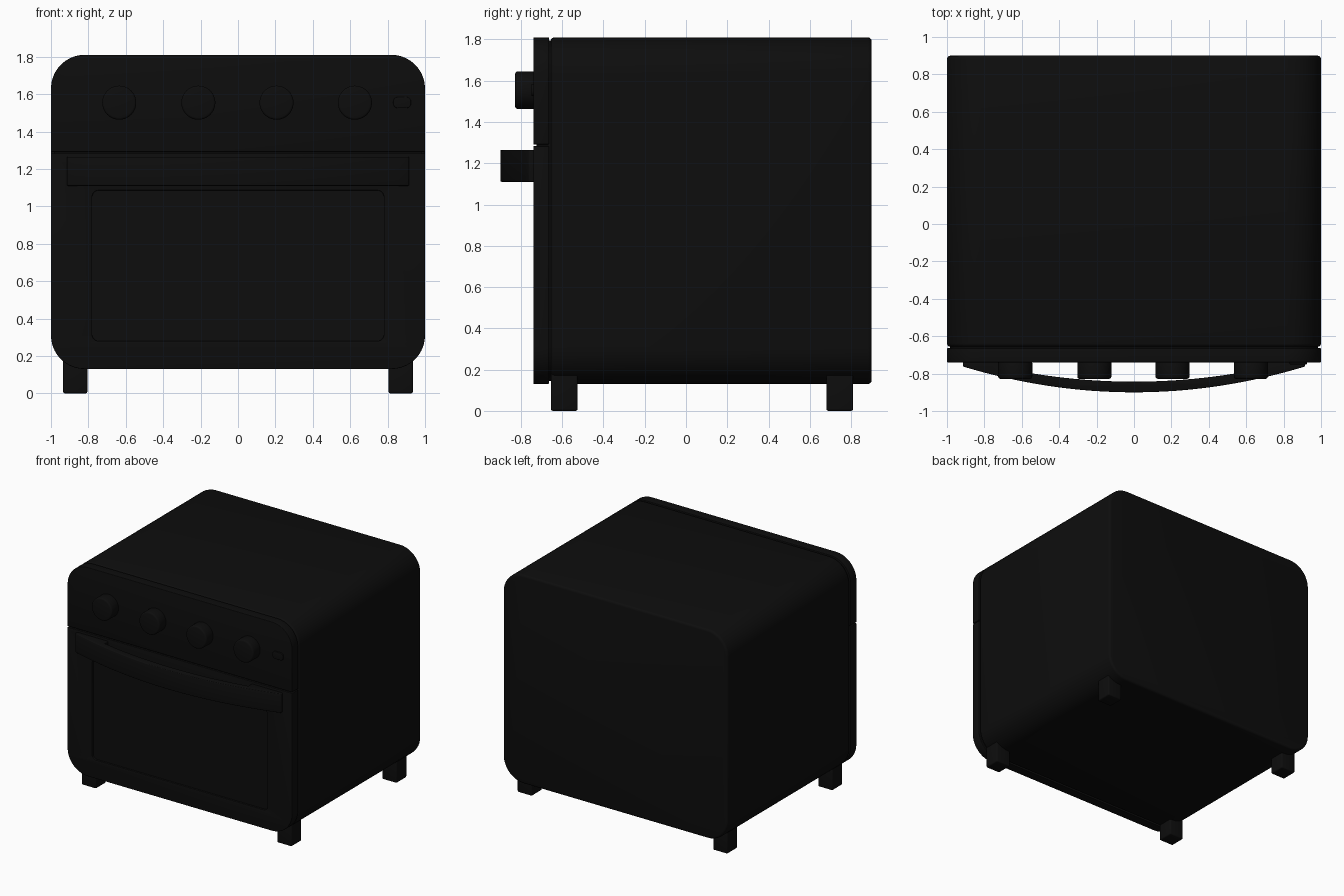
import bpy, bmesh, math

if "Cube" in bpy.data.objects:
    bpy.data.objects.remove(bpy.data.objects["Cube"])

black = bpy.data.materials.new("matte black")
black.diffuse_color = (0.004, 0.004, 0.004, 1)
black.use_nodes = True
black.node_tree.nodes["Principled BSDF"].inputs["Base Color"].default_value = black.diffuse_color


def rounded(x0, x1, z0, z1, r_bottom, r_top, steps=10):
    """Rectangle outline with separate bottom and top corner radii."""
    pts = []
    for cx, cz, r, start in ((x1, z0, r_bottom, -90), (x1, z1, r_top, 0),
                             (x0, z1, r_top, 90), (x0, z0, r_bottom, 180)):
        if r == 0:
            pts.append((cx, cz))
            continue
        ox = cx - r if cx == x1 else cx + r
        oz = cz - r if cz == z1 else cz + r
        for i in range(steps + 1):
            a = math.radians(start + 90 * i / steps)
            pts.append((ox + r * math.cos(a), oz + r * math.sin(a)))
    return pts


def prism(name, pts, a, b, axis="y", bevel=0.0, cutter=None):
    """Extrude an outline along y (or z), then round its sharp edges."""
    place = (lambda p, t: (p[0], t, p[1])) if axis == "y" else (lambda p, t: (p[0], p[1], t))
    bm = bmesh.new()
    lo = [bm.verts.new(place(p, a)) for p in pts]
    hi = [bm.verts.new(place(p, b)) for p in pts]
    bm.faces.new(lo)
    bm.faces.new(hi)
    n = len(pts)
    for i in range(n):
        j = (i + 1) % n
        bm.faces.new((lo[i], lo[j], hi[j], hi[i]))
    bmesh.ops.recalc_face_normals(bm, faces=bm.faces)
    me = bpy.data.meshes.new(name)
    bm.to_mesh(me)
    bm.free()
    me.materials.append(black)
    ob = bpy.data.objects.new(name, me)
    bpy.context.collection.objects.link(ob)
    bpy.ops.object.select_all(action="DESELECT")
    ob.select_set(True)
    bpy.context.view_layer.objects.active = ob
    if cutter:
        m = ob.modifiers.new("cut", "BOOLEAN")
        m.operation = "DIFFERENCE"
        m.solver = "EXACT"
        m.object = cutter
        bpy.ops.object.modifier_apply(modifier=m.name)
    if bevel:
        m = ob.modifiers.new("bevel", "BEVEL")
        m.width = bevel
        m.segments = 3
        m.limit_method = "ANGLE"
        m.angle_limit = math.radians(40)
        bpy.ops.object.modifier_apply(modifier=m.name)
    bpy.ops.object.shade_smooth_by_angle(angle=math.radians(35))
    return ob


R = 0.18
# main housing
prism("housing", rounded(-1, 1, 0.13, 1.81, R, R), -0.656, 0.90, bevel=0.018)
# slightly smaller plate filling the seams behind the front panels
prism("seam_core", rounded(-0.985, 0.985, 0.145, 1.795, R - 0.015, R - 0.015), -0.725, -0.64)

# control panel and door, with a narrow gap between them
prism("control_panel", rounded(-1, 1, 1.291, 1.81, 0, R), -0.74, -0.664, bevel=0.004)
cutter = prism("window_cutter", rounded(-0.78, 0.78, 0.28, 1.085, 0.035, 0.035, 6), -0.80, -0.72)
cutter.hide_render = True
prism("door", rounded(-1, 1, 0.13, 1.283, R, 0), -0.74, -0.664, bevel=0.004, cutter=cutter)
bpy.data.objects.remove(cutter)

# bowed handle with solid ends meeting the door
outer = [(x, -0.90 + 0.165 * x * x) for x in (-0.915 + 1.83 * i / 32 for i in range(33))]
inner = [(x, -0.843 + 0.15 * x * x) for x in (0.64 - 1.28 * i / 24 for i in range(25))]
handle = outer + [(0.915, -0.735), (0.64, -0.735)] + inner + [(-0.64, -0.735), (-0.915, -0.735)]
prism("door_handle", handle, 1.11, 1.265, axis="z", bevel=0.006)

# four knobs and a small indicator button
for i, x in enumerate((-0.635, -0.212, 0.206, 0.625)):
    circle = [(x + 0.091 * math.cos(math.tau * k / 40), 1.554 + 0.091 * math.sin(math.tau * k / 40))
              for k in range(40)]
    prism(f"knob_{i + 1}", circle, -0.828, -0.73, bevel=0.012)
prism("indicator_button", rounded(0.83, 0.925, 1.525, 1.585, 0.025, 0.025, 6), -0.75, -0.73, bevel=0.004)

# four feet
for side, sx in (("left", -1), ("right", 1)):
    for end, y in (("front", -0.59), ("back", 0.745)):
        x = sx * 0.87
        prism(f"{end}_{side}_foot", rounded(x - 0.065, x + 0.065, y - 0.065, y + 0.065, 0.01, 0.01, 3),
              0.0, 0.22, axis="z", bevel=0.012)
